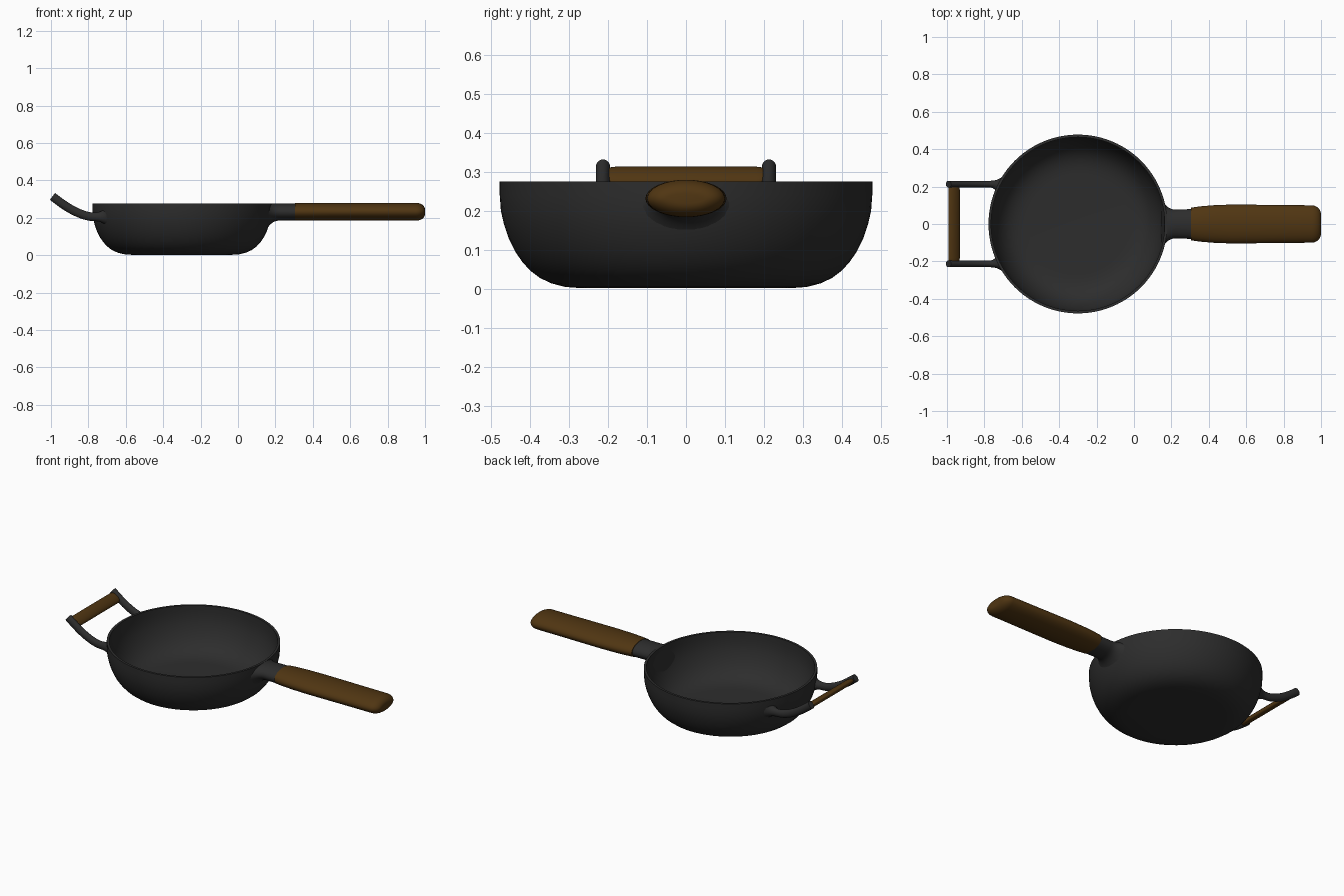
import bpy, bmesh
from math import sin, cos, pi, sqrt, hypot

if "Cube" in bpy.data.objects:
    bpy.data.objects.remove(bpy.data.objects["Cube"])

CX = -0.3      # bowl axis
WALL = 0.014   # bowl wall thickness
PROFILE = [(0.27, 0.002), (0.31, 0.005), (0.345, 0.014), (0.375, 0.028), (0.4, 0.047),
           (0.42, 0.069), (0.438, 0.095), (0.455, 0.13), (0.467, 0.165), (0.475, 0.2),
           (0.478, 0.24), (0.478, 0.275)]


def material(name, rgb):
    m = bpy.data.materials.new(name)
    m.diffuse_color = (*rgb, 1)
    m.use_nodes = True
    m.node_tree.nodes["Principled BSDF"].inputs["Base Color"].default_value = m.diffuse_color
    return m


iron = material("dark_iron", (0.026, 0.026, 0.026))
wood = material("dark_wood", (0.08, 0.036, 0.006))


def skin(name, rings, mat):
    """Join equal-sized rings into a closed, smooth tube."""
    bm = bmesh.new()
    loops = [[bm.verts.new(p) for p in ring] for ring in rings]
    n = len(loops[0])
    for a, b in zip(loops, loops[1:]):
        for i in range(n):
            j = (i + 1) % n
            bm.faces.new((a[i], a[j], b[j], b[i]))
    bm.faces.new(loops[0])
    bm.faces.new(loops[-1])
    bmesh.ops.recalc_face_normals(bm, faces=bm.faces)
    me = bpy.data.meshes.new(name)
    bm.to_mesh(me)
    bm.free()
    ob = bpy.data.objects.new(name, me)
    bpy.context.collection.objects.link(ob)
    me.materials.append(mat)
    bpy.ops.object.select_all(action='DESELECT')
    ob.select_set(True)
    bpy.context.view_layer.objects.active = ob
    bpy.ops.object.shade_smooth_by_angle(angle=0.7)
    return ob


def oval(x, y, z, ry, rz, dx=1, dz=0, n=32):
    """Oval ring square to the direction (dx, dz) in the xz plane."""
    d = hypot(dx, dz)
    out = []
    for i in range(n):
        a = 2 * pi * i / n
        u = rz * sin(a)
        out.append((x - u * dz / d, y + ry * cos(a), z + u * dx / d))
    return out


def wall_radius(z):
    for (r0, z0), (r1, z1) in zip(PROFILE, PROFILE[1:]):
        if z <= z1:
            return r0 + (r1 - r0) * (z - z0) / (z1 - z0)
    return PROFILE[-1][0]


def flare(ring, y, z, ry, rz, side, steps=8):
    """Rings that widen from a stem ring until they sit in the bowl wall."""
    root = []
    for _, py, pz in oval(0, y, z, ry, rz):
        r = wall_radius(pz) - WALL * 0.5
        root.append((CX + side * sqrt(r * r - py * py), py, pz))
    out = []
    for k in range(1, steps + 1):
        t = k / steps
        w = t ** 2.5
        out.append([(p[0] + (q[0] - p[0]) * t, p[1] + (q[1] - p[1]) * w,
                     p[2] + (q[2] - p[2]) * w) for p, q in zip(ring, root)])
    return out


# bowl: outer profile, then the same profile offset inwards
inner = []
for i, (r, z) in enumerate(PROFILE):
    a, b = PROFILE[max(i - 1, 0)], PROFILE[min(i + 1, len(PROFILE) - 1)]
    tr, tz = b[0] - a[0], b[1] - a[1]
    d = hypot(tr, tz)
    inner.append((r - WALL * tz / d, z + WALL * tr / d))
N = 96
skin("bowl", [[(CX + r * cos(2 * pi * i / N), r * sin(2 * pi * i / N), z) for i in range(N)]
              for r, z in PROFILE + inner[::-1]], iron)

# main handle neck
stem = oval(0.225, 0, 0.231, 0.077, 0.046)
skin("handle_neck", [oval(0.32, 0, 0.231, 0.08, 0.045), stem]
     + flare(stem, 0, 0.195, 0.135, 0.079, 1), iron)

# main wooden grip with a rounded end
rings = [oval(x, 0, 0.232, ry, rz) for x, ry, rz in
         [(0.305, 0.087, 0.046), (0.35, 0.094, 0.047), (0.42, 0.1, 0.048),
          (0.52, 0.104, 0.048), (0.65, 0.103, 0.048), (0.8, 0.101, 0.048)]]
for k in range(9):
    a = k / 8 * pi / 2
    rings.append(oval(0.95 + 0.05 * sin(a), 0, 0.232, 0.05 + 0.05 * cos(a), 0.012 + 0.036 * cos(a)))
skin("wood_grip", rings, wood)

# two curved arms of the helper handle
PATH = [(-0.992, 0.314), (-0.97, 0.297), (-0.94, 0.275), (-0.91, 0.255), (-0.88, 0.238),
        (-0.85, 0.224), (-0.82, 0.213), (-0.795, 0.207), (-0.775, 0.205)]
for s, label in ((1, "back"), (-1, "front")):
    rings = []
    for i, (x, z) in enumerate(PATH):
        a, b = PATH[max(i - 1, 0)], PATH[min(i + 1, len(PATH) - 1)]
        rings.append(oval(x, s * 0.213, z, 0.018, 0.023, b[0] - a[0], b[1] - a[1]))
    rings += flare(rings[-1], s * 0.226, 0.202, 0.053, 0.042, -1)
    skin("helper_arm_" + label, rings, iron)

# wooden bar between the arms: flattened oval tilted along them
rings = []
for y, f in [(-0.203, 0.8), (-0.195, 0.92), (-0.18, 1), (0.18, 1), (0.195, 0.92), (0.203, 0.8)]:
    ring = []
    for i in range(24):
        a = 2 * pi * i / 24
        u, v = 0.036 * f * cos(a), 0.017 * f * sin(a)
        ring.append((-0.962 + u * 0.82 + v * 0.57, y, 0.289 - u * 0.57 + v * 0.82))
    rings.append(ring)
skin("helper_bar", rings, wood)
